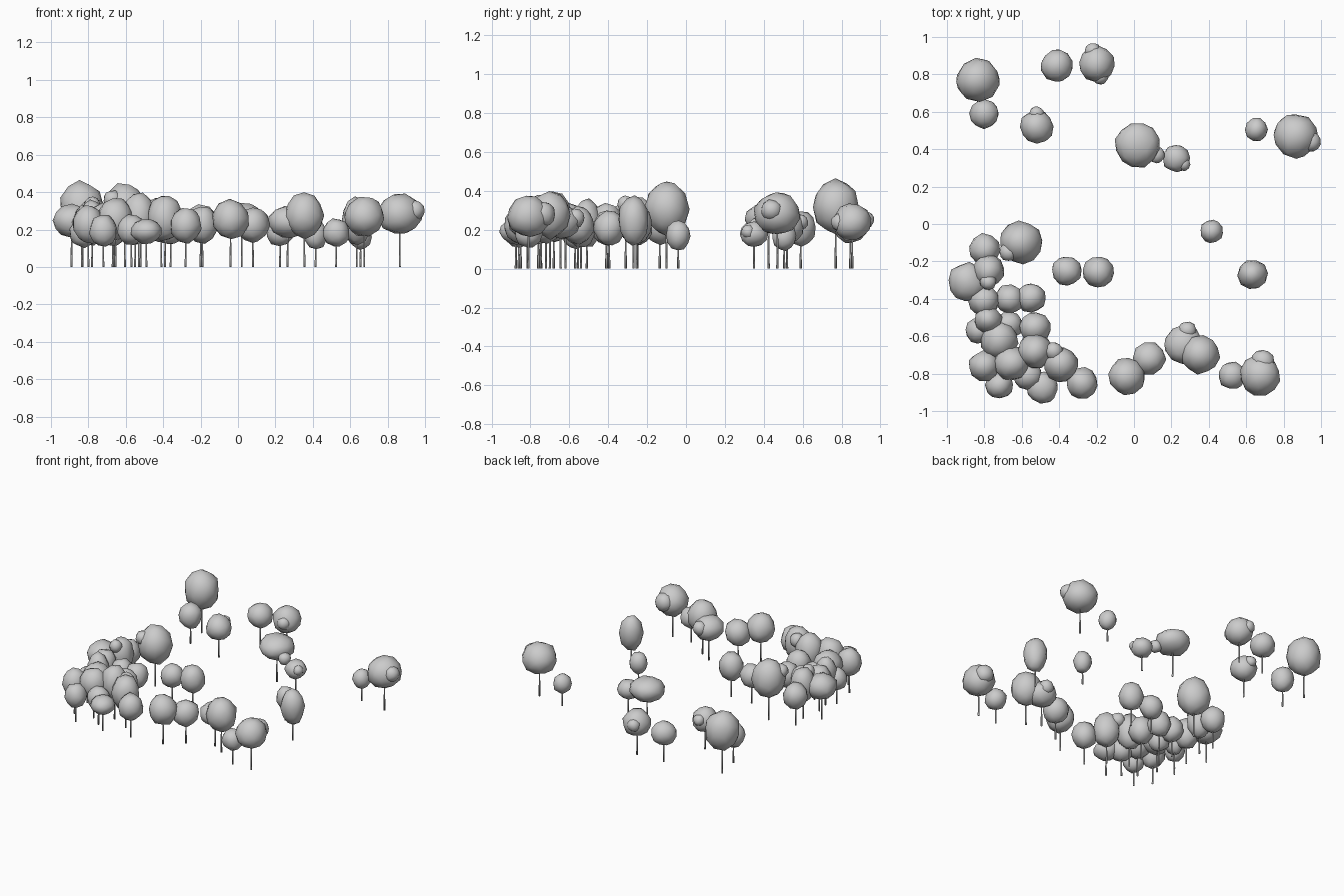
import bpy, bmesh, random
from mathutils import Matrix, Vector

random.seed(4)

# Each tree: x, y, crown radius, top height
grove = [
    (-.605, -.10, .115, .45), (-.80, -.135, .085, .31), (-.89, -.31, .105, .34),
    (-.78, -.25, .085, .38), (-.80, -.41, .085, .34), (-.665, -.40, .08, .30),
    (-.55, -.395, .08, .30), (-.78, -.51, .075, .36), (-.83, -.57, .07, .27),
    (-.53, -.555, .085, .32), (-.72, -.62, .10, .34), (-.67, -.54, .075, .28),
    (-.53, -.68, .095, .40), (-.80, -.76, .085, .33), (-.655, -.745, .095, .37),
    (-.39, -.75, .095, .39), (-.57, -.81, .08, .28), (-.49, -.875, .085, .26),
    (-.72, -.86, .075, .28), (-.28, -.85, .085, .32),
]
front_row = [
    (-.04, -.815, .10, .36), (.08, -.72, .09, .32), (.265, -.645, .105, .33),
    (.355, -.70, .105, .40), (.525, -.81, .075, .26), (.675, -.81, .11, .375),
]
scattered = [
    (-.835, .77, .12, .46), (-.80, .59, .08, .30), (-.52, .52, .09, .31),
    (-.41, .845, .088, .30), (-.20, .855, .097, .335), (.02, .425, .122, .345),
    (.225, .35, .075, .245), (.655, .505, .063, .235), (.865, .47, .12, .39),
    (.415, -.04, .063, .25), (.635, -.27, .08, .375), (-.36, -.25, .08, .29),
    (-.19, -.255, .085, .33),
]
# Leaf clumps bulging from crowns: x, y, z, radius
clumps = [
    (.945, .44, .30, .055), (.12, .37, .22, .045), (.265, .32, .19, .037),
    (-.22, .925, .25, .045), (-.18, .79, .24, .045), (-.52, .59, .24, .04),
    (.69, -.735, .28, .065), (.285, -.57, .26, .05), (-.67, -.15, .36, .05),
    (-.43, -.68, .32, .05), (-.78, -.31, .33, .045),
]


def smooth_object(bm, name):
    mesh = bpy.data.meshes.new(name)
    bm.to_mesh(mesh)
    bm.free()
    for p in mesh.polygons:
        p.use_smooth = True
    obj = bpy.data.objects.new(name, mesh)
    bpy.context.collection.objects.link(obj)


def blob(name, x, y, z, rx, rz):
    bm = bmesh.new()
    bmesh.ops.create_icosphere(bm, subdivisions=2, radius=1)
    spin = Matrix.Rotation(random.uniform(0, 6.28), 3, Vector((.3, .5, 1)))
    for v in bm.verts:
        d = spin @ v.co * random.uniform(.94, 1.05)
        v.co = (x + d.x * rx, y + d.y * rx, z + d.z * rz)
    smooth_object(bm, name)


def trunk(name, x, y, height):
    bm = bmesh.new()
    bmesh.ops.create_cone(bm, cap_ends=True, segments=6, radius1=.006, radius2=.004,
                          depth=height, matrix=Matrix.Translation((x, y, height / 2)))
    smooth_object(bm, name)


# Trees
for x, y, r, top in grove + front_row + scattered:
    bottom = 1.45 * r
    blob("tree_crown", x, y, (top + bottom) / 2, r, (top - bottom) / 2)
    trunk("tree_trunk", x, y, bottom + .03)

# Extra leaf clumps
for x, y, z, r in clumps:
    blob("leaf_clump", x, y, z, r, r)
